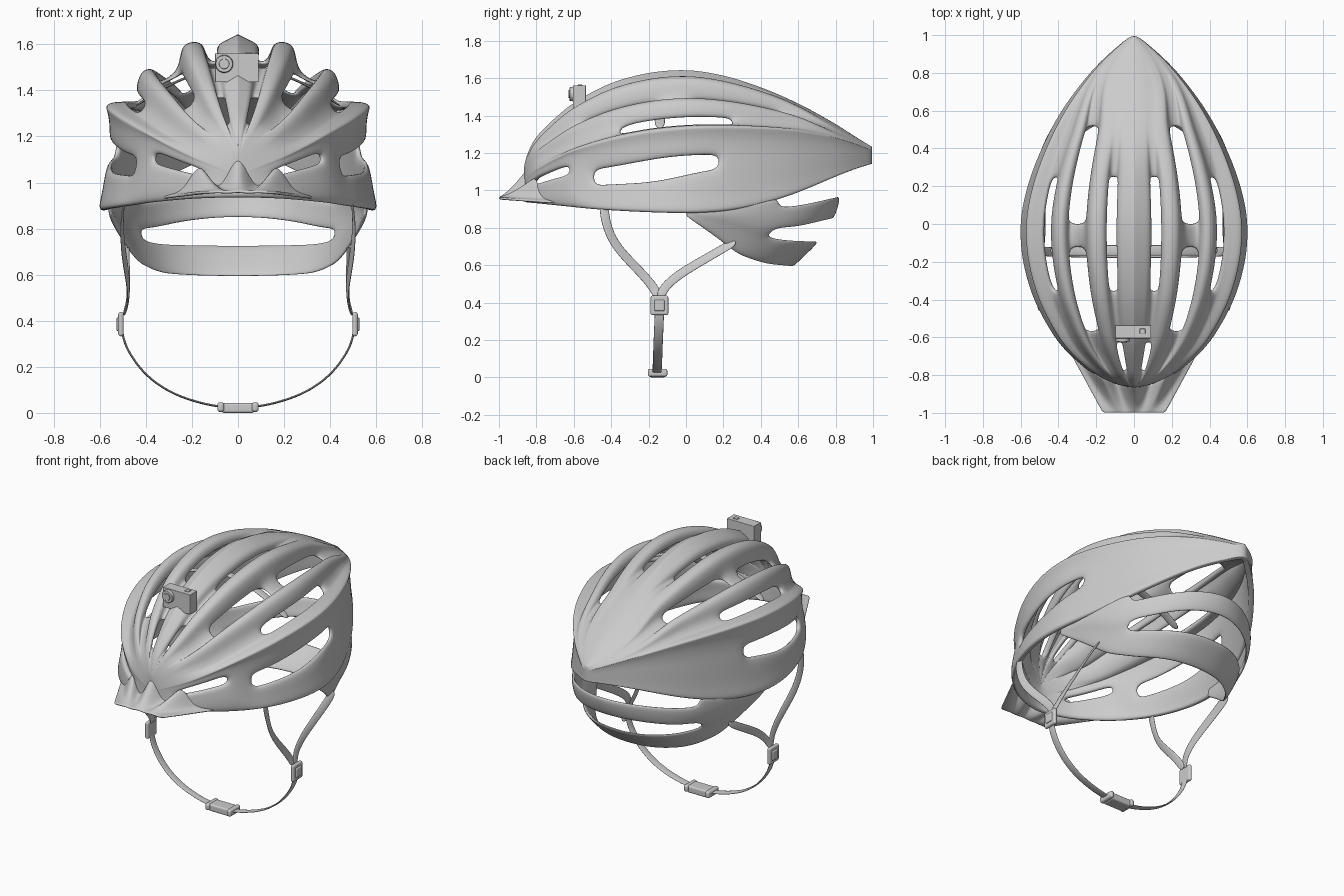
import bpy, bmesh, math
from mathutils import Vector, Matrix

if "Cube" in bpy.data.objects:
    bpy.data.objects.remove(bpy.data.objects["Cube"])


def finish(name, bm, mods):
    me = bpy.data.meshes.new(name)
    bm.to_mesh(me)
    bm.free()
    ob = bpy.data.objects.new(name, me)
    bpy.context.collection.objects.link(ob)
    me.polygons.foreach_set("use_smooth", [True] * len(me.polygons))
    for kind, props in mods:
        m = ob.modifiers.new(kind.title(), kind)
        for k, v in props.items():
            setattr(m, k, v)
    return ob


def sheet(name, rows, thick, hole=lambda r, c: False, offset=-1, levels=2):
    """Grid of points -> thick, subdivided surface with optional openings."""
    bm = bmesh.new()
    vs = [[bm.verts.new(p) for p in row] for row in rows]
    for r in range(len(rows) - 1):
        for c in range(len(rows[0]) - 1):
            if not hole(r, c):
                bm.faces.new((vs[r][c], vs[r + 1][c], vs[r + 1][c + 1], vs[r][c + 1]))
    bmesh.ops.delete(bm, geom=[v for v in bm.verts if not v.link_faces], context='VERTS')
    bmesh.ops.remove_doubles(bm, verts=bm.verts[:], dist=0.0004)
    return finish(name, bm, [
        ('SOLIDIFY', dict(thickness=thick, offset=offset)),
        ('SUBSURF', dict(levels=levels, render_levels=levels))])


def ribbon(name, pts, width=0.054, thick=0.01):
    """Flat strap along a path, facing away from the head's centre."""
    pts = [Vector(p) for p in pts]
    rows = []
    for i, p in enumerate(pts):
        t = pts[min(i + 1, len(pts) - 1)] - pts[max(i - 1, 0)]
        w = t.cross(p - Vector((0, p.y, min(p.z, .4)))).normalized() * width / 2
        rows.append([p - w, p + w])
    return sheet(name, rows, thick, offset=0)


def box(name, centre, size, bevel=0.01):
    bm = bmesh.new()
    bmesh.ops.create_cube(bm, size=1, matrix=Matrix.Translation(centre) @ Matrix.Diagonal((*size, 1)))
    return finish(name, bm, [('BEVEL', dict(width=bevel, segments=3)), ('WEIGHTED_NORMAL', {})])


def step(a, b, x):
    t = max(0, min(1, (x - a) / (b - a)))
    return t * t * (3 - 2 * t)


def interp(keys, x):
    """Smooth interpolation of key rows (x, values...)."""
    n = len(keys)
    i = max(j for j in range(n - 1) if keys[j][0] <= x + 1e-9)
    k0, k1 = keys[i], keys[i + 1]
    d = k1[0] - k0[0]
    t = (x - k0[0]) / d
    out = []
    for q in range(1, len(k0)):
        def slope(j):
            a, b = keys[max(j - 1, 0)], keys[min(j + 1, n - 1)]
            return (b[q] - a[q]) / (b[0] - a[0])
        out.append((2*t**3 - 3*t*t + 1) * k0[q] + (t**3 - 2*t*t + t) * d * slope(i)
                   + (3*t*t - 2*t**3) * k1[q] + (t**3 - t*t) * d * slope(i + 1))
    return out


# Shell: (y, half width, rim z, side crease z, top z)
KEYS = [(-.87, 0, .935, 1.03, 1.10), (-.85, .10, .933, 1.07, 1.20), (-.80, .21, .928, 1.11, 1.285),
        (-.70, .335, .917, 1.17, 1.385), (-.60, .42, .907, 1.215, 1.465), (-.40, .53, .892, 1.275, 1.57),
        (-.20, .59, .882, 1.315, 1.625), (0, .603, .877, 1.335, 1.64), (.2, .565, .887, 1.34, 1.61),
        (.4, .49, .922, 1.335, 1.55), (.6, .385, .985, 1.32, 1.465), (.8, .235, 1.07, 1.28, 1.355),
        (.9, .135, 1.11, 1.25, 1.29), (1.012, 0, 1.145, 1.205, 1.222)]
YS = [-.87, -.855, -.82, -.78, -.7, -.63, -.57, -.5, -.43, -.36, -.24, -.12, 0, .09, .18, .25,
      .34, .43, .52, .62, .72, .82, .9, .96, 1.012]
# Half cross-section: side wall (width, height share), then ribs and grooves
WALL = [(1, 0), (1, .07), (.975, .2), (.95, .38), (.93, .60), (.925, .85), (.945, .96), (.955, 1)]
RIBS = [(.92, .04), (.83, .04), (.80, .06), (.74, .19), (.72, .39), (.69, .5), (.63, .54), (.585, .46),
        (.57, .32), (.43, .5), (.415, .78), (.38, .89), (.31, .92), (.25, .88), (.23, .72), (.16, .72),
        (.15, .87), (.09, .93), (.02, 1), (0, 1.02)]
# Openings: column -> ranges along y
HOLES = {3: [(-.82, -.63), (-.5, .18)], 10: [(-.36, .25)], 16: [(-.57, -.12), (0, .52)],
         22: [(-.78, -.63), (-.36, .25)]}

shell_rows = []
for y in YS:
    w, zb, zc, zt = interp(KEYS, y)
    power = 1 - .48 * step(-.5, -.63, y)
    # the side vent tapers and climbs towards the back
    shift = {3: .14 * step(-.25, .2, y), 4: .07 * step(-.45, 0, y)}
    half = [(w * s, zb + (zc - zb) * (f + shift.get(i, 0)) ** power) for i, (s, f) in enumerate(WALL)]
    for s, h in RIBS:
        # grooves fade out towards both ends and drift outwards at the back
        rear = .95 * (step(.22, .5, y) if s < .3 else step(.52, .86, y))
        front = step(-.78, -.87, y) if s < .3 else step(-.68, -.84, y)
        s += .2 * step(.5, .85, y) * 4 * s * (.955 - s) / .912
        h += (1 - (s / .955) ** 2 - h) * max(rear, front)
        half.append((w * s, zc + (zt - zc) * h))
    shell_rows.append([(x, y, z) for x, z in half] + [(-x, y, z) for x, z in half[-2::-1]])
LAST = 2 * (len(WALL) + len(RIBS)) - 3


def shell_hole(r, c):
    mid = (YS[r] + YS[r + 1]) / 2
    return any(a < mid < b for a, b in HOLES.get(min(c, LAST - c), []))


sheet("helmet_shell", shell_rows, .034, shell_hole)

# Visor with fanned ridges
AMP = [.20, .03, .15, .025, 0]
visor = []
for k in (0, .12, .35, .6, .8, 1):
    row = []
    for i in range(16, -17, -2):
        u = i / 16
        j = min(int(abs(u) * 4), 3)
        amp = AMP[j] + (AMP[j + 1] - AMP[j]) * (abs(u) * 4 - j)
        yb = -.855 + .17 * u * u
        row.append((u * (.165 + .175 * k), -1 + (yb + 1) * k, .965 - .028 * k + amp * k ** 1.3))
    visor.append(row)
sheet("visor", visor, .014)

# Rear cradle: wraps round the back of the head with two open slots
LEVELS = [(.57, (.86, .76, .65, .60, .585)), (.64, (.868, .80, .705, .665, .655)),
          (.71, (.875, .83, .762, .73, .72)), (.79, (.88, .85, .79, .80, .845)),
          (.815, (.885, .87, .85, .865, .91)), (.825, (.89, .885, .90, .92, .965)),
          (.825, (.905, .91, .945, .985, 1.0))]
cradle = []
for i in range(25):
    a = math.radians(i * 7.5)
    sn, cs = math.sin(a), math.cos(a)
    j = min(int(sn * 4), 3)
    row = []
    for b, zs in LEVELS:
        z = zs[j] + (zs[j + 1] - zs[j]) * (sn * 4 - j)
        half_w = min(.565, .48 + (z - .6) * .32)
        row.append((math.copysign(half_w * abs(cs) ** (.85 + .2 * step(.65, .9, z)), cs), b * sn, z))
    cradle.append(row)
sheet("rear_cradle", cradle, .02,
      lambda r, c: (c == 2 and 5 <= r <= 18) or (c == 5 and 5 <= r <= 18))

# Inner cross strap under the ribs
ribbon("inner_cross_strap", [(x, -.14, 1.5 - .85 * x * x) for x in
                             [(-.45 + .09 * i) for i in range(11)]], .06, .012)

# Straps and side buckles
for side, s in (("right", 1), ("left", -1)):
    def mirror(pts):
        return [(s * x, y, z) for x, y, z in pts]
    ribbon(side + "_front_strap", mirror([(.49, -.44, .94), (.505, -.435, .85), (.502, -.40, .74),
                                          (.49, -.33, .65), (.475, -.24, .56), (.475, -.17, .48),
                                          (.495, -.145, .42)]))
    ribbon(side + "_rear_strap", mirror([(.48, .27, .73), (.485, .2, .69), (.48, .08, .62),
                                         (.475, -.04, .55), (.48, -.12, .48), (.5, -.14, .42)]))
    ribbon(side + "_chin_strap", mirror([(.508, -.14, .40), (.50, -.143, .32), (.468, -.146, .25),
                                         (.40, -.15, .16), (.30, -.152, .09), (.2, -.154, .053),
                                         (.12, -.155, .033), (.05, -.155, .024)]))
    box(side + "_strap_buckle", (s * .508, -.142, .385), (.024, .095, .105), .011)
    box(side + "_buckle_plate", (s * .513, -.142, .385), (.03, .055, .06), .008)
    box(side + "_chin_buckle_end", (s * .075, -.152, .025), (.03, .105, .042), .012)
box("chin_buckle", (0, -.152, .022), (.14, .085, .044), .01)

# Small front camera: body, lens ring, lens, button, mount
box("camera_body", (-.005, -.57, 1.498), (.19, .07, .125), .003)
for name, radius, depth in (("lens_ring", .04, .025), ("lens", .024, .036)):
    bm = bmesh.new()
    bmesh.ops.create_cone(bm, cap_ends=True, segments=32, radius1=radius, radius2=radius * .92, depth=depth,
                          matrix=Matrix.Translation((-.06, -.61, 1.515)) @ Matrix.Rotation(math.pi / 2, 4, 'X'))
    finish(name, bm, [('BEVEL', dict(width=.003, segments=2)), ('WEIGHTED_NORMAL', {})])
box("camera_button", (.045, -.567, 1.562), (.03, .025, .006), .002)
box("camera_mount", (0, -.565, 1.43), (.09, .06, .06), .006)
